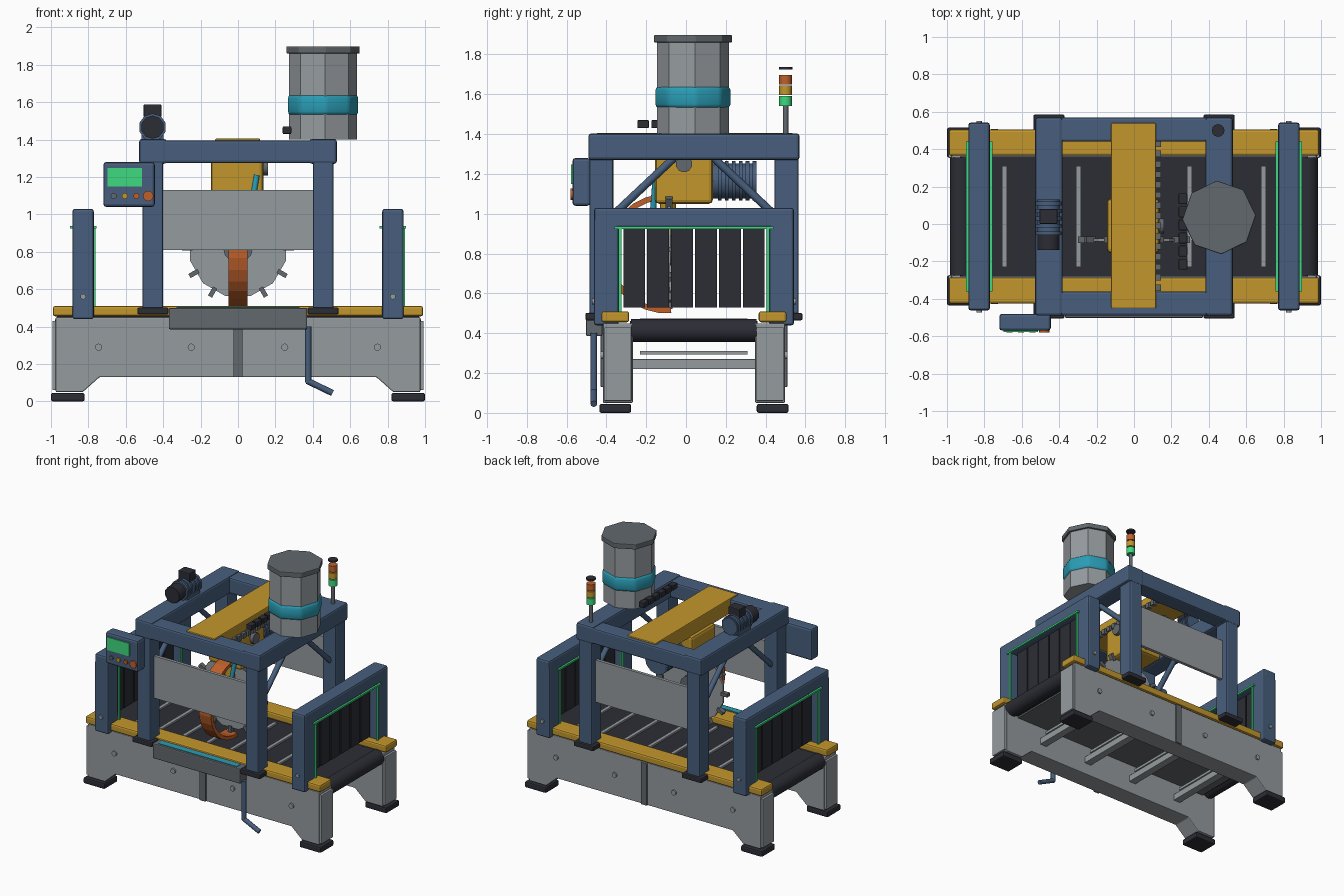
import bpy, bmesh, math
from mathutils import Vector, Matrix

if "Cube" in bpy.data.objects:
    bpy.data.objects.remove(bpy.data.objects["Cube"], do_unlink=True)

YC = 0.04  # centre line of the machine


def material(name, r, g, b):
    lin = [((c / 255 + 0.055) / 1.055) ** 2.4 for c in (r, g, b)] + [1]
    m = bpy.data.materials.new(name)
    m.use_nodes = True
    m.diffuse_color = lin
    m.node_tree.nodes["Principled BSDF"].inputs["Base Color"].default_value = lin
    return m


BLUE = material("steel blue", 72, 95, 125)
YELLOW = material("safety yellow", 194, 150, 44)
GREY = material("light grey", 149, 155, 159)
DARK = material("dark grey", 98, 104, 109)
BLACK = material("charcoal", 44, 45, 53)
GREEN = material("signal green", 62, 218, 128)
CYAN = material("teal", 42, 157, 181)
ORANGE = material("burnt orange", 190, 96, 42)


def finish(name, mat, bm, bevel=0.0, smooth=False):
    if bevel:
        bmesh.ops.bevel(bm, geom=bm.edges[:], offset=bevel, segments=2,
                        affect='EDGES', profile=0.5)
    bmesh.ops.recalc_face_normals(bm, faces=bm.faces[:])
    me = bpy.data.meshes.new(name)
    bm.to_mesh(me)
    bm.free()
    me.materials.append(mat)
    ob = bpy.data.objects.new(name, me)
    bpy.context.collection.objects.link(ob)
    if smooth:
        bpy.ops.object.select_all(action='DESELECT')
        ob.select_set(True)
        bpy.context.view_layer.objects.active = ob
        bpy.ops.object.shade_smooth_by_angle(angle=math.radians(48))
    return ob


def box(name, mat, x, y, z, bevel=0.0):
    """Box between the (low, high) pairs x, y and z."""
    bm = bmesh.new()
    size = [b - a for a, b in (x, y, z)]
    mid = [(a + b) / 2 for a, b in (x, y, z)]
    bmesh.ops.create_cube(bm, size=1, matrix=Matrix.Translation(mid) @ Matrix.Diagonal(size + [1]))
    return finish(name, mat, bm, bevel)


def rod(name, mat, a, b, r, sides=12, smooth=True, turn=0.0, bevel=0.0):
    a, b = Vector(a), Vector(b)
    bm = bmesh.new()
    rot = (b - a).to_track_quat('Z', 'Y').to_matrix().to_4x4()
    bmesh.ops.create_cone(bm, cap_ends=True, segments=sides, radius1=r, radius2=r, depth=(b - a).length,
                          matrix=Matrix.Translation((a + b) / 2) @ rot @ Matrix.Rotation(turn, 4, 'Z'))
    return finish(name, mat, bm, bevel, smooth)


def prism(name, mat, pts, axis, lo, hi, bevel=0.0):
    """Extrude a 2D outline along axis 'x' (points y, z) or 'y' (points x, z)."""
    bm = bmesh.new()
    place = (lambda p, d: (d, p[0], p[1])) if axis == 'x' else (lambda p, d: (p[0], d, p[1]))
    face = bm.faces.new([bm.verts.new(place(p, lo)) for p in pts])
    new = bmesh.ops.extrude_face_region(bm, geom=[face])["geom"]
    step = Vector(place((0, 0), hi - lo))
    bmesh.ops.translate(bm, verts=[v for v in new if isinstance(v, bmesh.types.BMVert)], vec=step)
    return finish(name, mat, bm, bevel)


def around(mid, half):
    return (mid - half, mid + half)


# Base: side frames, rails, feet and bolts, front and back
half = [(0.74, 0.13), (0.83, 0.05), (0.975, 0.05), (0.975, 0.45)]
outline = half + [(-x, z) for x, z in reversed(half)]
for side, s in (("front", -1), ("back", 1)):
    y = YC + s * 0.382
    face = YC + s * 0.457
    prism(side + "_side_frame", GREY, outline, 'y', y - 0.075, y + 0.075, 0.006)
    box(side + "_rail", YELLOW, (-0.99, 0.99), around(YC + s * 0.395, 0.07), (0.455, 0.51), 0.012)
    box(side + "_centre_strip", DARK, (-0.025, 0.025), around(face, 0.012), (0.13, 0.45), 0.004)
    for x in (-0.745, -0.25, 0.25, 0.745):
        rod(side + "_frame_bolt", GREY, (x, face - s * 0.01, 0.29), (x, face + s * 0.012, 0.29), 0.019)
    for t in (-1, 1):
        box(side + "_foot", BLACK, around(t * 0.91, 0.09), around(YC + s * 0.395, 0.08), (0, 0.045), 0.01)
        box(side + "_end_plate", GREY, around(t * 0.98, 0.012), around(y, 0.068), (0.06, 0.43), 0.004)

# Conveyor: belt, pan, end rollers, slats and cross members
box("belt", BLACK, (-0.93, 0.93), around(YC, 0.32), (0.372, 0.462))
box("belt_pan", DARK, (-0.87, 0.87), around(YC, 0.315), (0.36, 0.373))
for t in (-1, 1):
    rod("end_roller", BLACK, (t * 0.925, YC - 0.315, 0.414), (t * 0.925, YC + 0.315, 0.414), 0.058, 16)
for i in range(8):
    box("belt_slat", GREY, around((i - 3.5) * 0.198, 0.013), around(YC, 0.27), (0.455, 0.475))
for x in (-0.63, -0.21, 0.21, 0.63):
    box("cross_member", GREY, around(x, 0.03), around(YC, 0.33), (0.22, 0.27), 0.004)
    box("return_slat", GREY, around(x, 0.013), around(YC, 0.27), (0.292, 0.312))

# Portal: posts, base plates, top beams, guard panels and braces
for side, s in (("front", -1), ("back", 1)):
    y = YC + s * 0.465
    for t in (-1, 1):
        x = t * 0.455
        box(side + "_post", BLUE, around(x, 0.055), around(y, 0.06), (0.49, 1.3), 0.01)
        box(side + "_post_plate", BLACK, around(x, 0.083), around(y, 0.08), (0.465, 0.502), 0.008)
        rod(side + "_brace", BLUE, (x, YC + s * 0.1, 1.28), (x, YC + s * 0.42, 0.98), 0.02, 8)
    box(side + "_top_beam", BLUE, (-0.5, 0.5), around(y, 0.064), (1.275, 1.395), 0.012)
    box(side + "_guard_panel", GREY, (-0.405, 0.405), around(y, 0.012), (0.81, 1.13))
for t in (-1, 1):
    box("side_top_beam", BLUE, around(t * 0.455, 0.073), around(YC, 0.53), (1.27, 1.403), 0.014)

# End gates with strip curtains and thin green trim
for t in (-1, 1):
    x = t * 0.828
    for s in (-1, 1):
        y = YC + s * 0.44
        box("gate_post", BLUE, around(x, 0.057), around(y, 0.062), (0.44, 0.98), 0.012)
        for edge in (-0.052, 0.06):
            box("gate_trim_upright", GREEN, around(x + edge, 0.006), around(YC + s * 0.372, 0.007), (0.5, 0.93))
        rod("gate_bolt", GREY, (x, y, 0.56), (x, y + s * 0.072, 0.56), 0.015)
    box("gate_beam", BLUE, around(x, 0.057), around(YC, 0.502), (0.93, 1.03), 0.014)
    for edge in (-0.064, 0.064):
        box("gate_trim_top", GREEN, around(x + edge, 0.007), around(YC, 0.4), (0.924, 0.937))
    for i in range(6):
        box("curtain_strip", BLACK, around(x, 0.008), around(YC + (i - 2.5) * 0.12, 0.055), (0.53, 0.93))

# Cutting head: carriage, gearbox, ribbed motor and toothed rack
box("carriage", YELLOW, (-0.122, 0.118), (-0.45, 0.54), (1.29, 1.405), 0.006)
box("gearbox", YELLOW, (-0.145, 0.135), (-0.155, 0.135), (1.05, 1.3), 0.02)
rod("gearbox_cap", DARK, (0.13, -0.01, 1.25), (0.16, -0.01, 1.25), 0.042, 10)
rod("head_motor", BLUE, (0, 0.13, 1.165), (0, 0.355, 1.165), 0.088, 12)
for i in range(6):
    rod("head_motor_fin", BLUE, (0, 0.16 + i * 0.035, 1.165), (0, 0.178 + i * 0.035, 1.165), 0.099, 12)
for i in range(15):
    box("rack_tooth", DARK, around(0.128, 0.016), around(-0.34 + i * 0.055, 0.017), (1.29, 1.33))
rod("spindle", YELLOW, (0, -0.09, 0.85), (0, -0.09, 1.07), 0.04)
rod("hose", CYAN, (0.1, -0.15, 1.21), (0.06, -0.17, 0.96), 0.016, 8)

# Blade with teeth and curved guard
BZ = 0.82
rod("blade", GREY, (0, -0.093, BZ), (0, -0.077, BZ), 0.265, 12, False, math.pi / 12)
rod("blade_hub", DARK, (0, -0.13, BZ), (0, -0.04, BZ), 0.08, 12)
for i in range(12):
    bm = bmesh.new()
    bmesh.ops.create_cube(bm, size=1, matrix=Matrix.Translation((0, -0.085, BZ))
                          @ Matrix.Rotation(math.tau * i / 12, 4, 'Y')
                          @ Matrix.Translation((0, 0, -0.272)) @ Matrix.Diagonal((0.025, 0.035, 0.055, 1)))
    finish("blade_tooth", DARK, bm)
arc = [math.radians(98 + i * 177 / 14) for i in range(15)]
guard = [(-0.1 + r * math.cos(a), 0.8 + r * math.sin(a))
         for r, angles in ((0.3, arc), (0.272, arc[::-1])) for a in angles]
prism("blade_guard", ORANGE, guard, 'x', -0.05, 0.05)

# Hopper with rounded band and rim, and valve blocks beside it
for name, mat, r, z0, z1, bevel in (("hopper", GREY, 0.182, 1.4, 1.88, 0), ("hopper_band", CYAN, 0.192, 1.53, 1.64, 0.02),
                                    ("hopper_rim", DARK, 0.197, 1.86, 1.898, 0.005)):
    rod(name, mat, (0.455, 0.035, z0), (0.455, 0.035, z1), r, 8, mat is CYAN, 0.06, bevel)
for i in range(6):
    box("valve_block", BLACK, around(0.262, 0.023), around(-0.215 + i * 0.07, 0.029), (1.43, 1.47), 0.005)

# Drive motor on the right beam
MX, MZ = -0.457, 1.466
rod("drive_motor", BLUE, (MX, -0.06, MZ), (MX, 0.13, MZ), 0.065, 10)
for y in (-0.05, -0.01, 0.03, 0.07, 0.11):
    rod("drive_motor_fin", BLUE, (MX, y - 0.01, MZ), (MX, y + 0.01, MZ), 0.074, 10)
rod("drive_motor_cap", BLACK, (MX, -0.14, MZ), (MX, -0.06, MZ), 0.062, 10)
box("drive_motor_terminal", BLACK, around(MX, 0.048), (0, 0.08), (1.52, 1.588), 0.006)
box("drive_motor_mount", BLUE, around(MX, 0.06), (-0.04, 0.11), (1.395, 1.43))

# Signal tower
TOWER = (0.45, 0.5)
for name, mat, r, z0, z1 in (("tower_pole", DARK, 0.014, 1.39, 1.54), ("green_lamp", GREEN, 0.032, 1.54, 1.59),
                             ("yellow_lamp", YELLOW, 0.032, 1.597, 1.643), ("orange_lamp", ORANGE, 0.032, 1.65, 1.697),
                             ("tower_cap", BLACK, 0.034, 1.725, 1.738)):
    rod(name, mat, TOWER + (z0,), TOWER + (z1,), r)

# Control console
box("console", BLUE, (-0.72, -0.445), (-0.57, -0.48), (1.04, 1.28), 0.015)
box("console_screen", GREEN, (-0.698, -0.512), (-0.577, -0.568), (1.15, 1.248))
for x, mat, r in ((-0.665, DARK, 0.016), (-0.605, YELLOW, 0.016), (-0.543, ORANGE, 0.016), (-0.48, ORANGE, 0.028)):
    rod("console_button", mat, (x, -0.56, 1.098), (x, -0.58, 1.098), r)

# Front tray and crank handle
box("front_tray", DARK, (-0.37, 0.37), (-0.502, -0.42), (0.385, 0.5), 0.008)
box("tray_strip", CYAN, (-0.33, 0.33), (-0.487, -0.442), (0.495, 0.504))
rod("crank_shaft", BLUE, (0.375, -0.463, 0.4), (0.375, -0.463, 0.1), 0.017, 8)
rod("crank_handle", BLUE, (0.37, -0.463, 0.11), (0.505, -0.463, 0.045), 0.017, 8)
